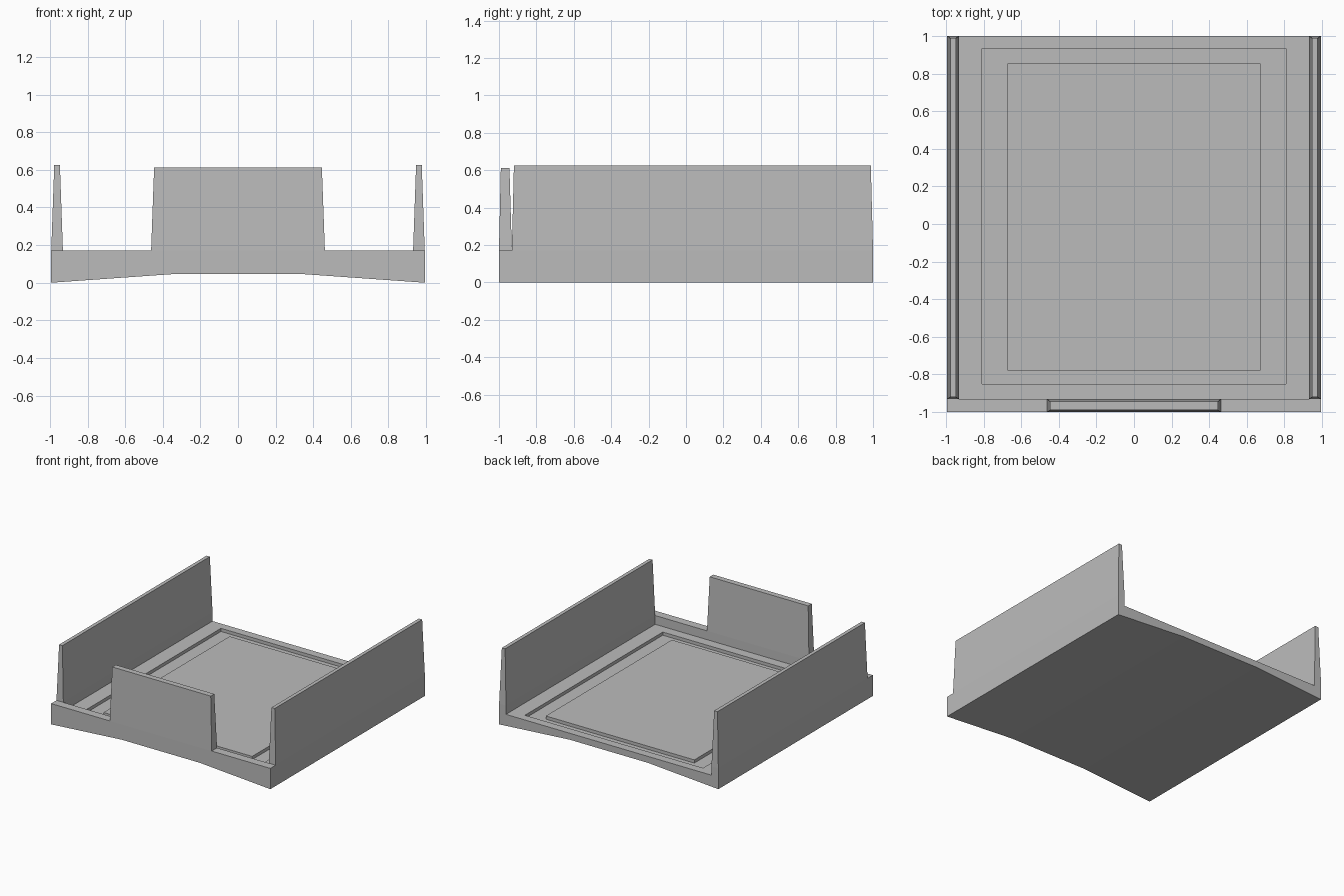
import bpy
import bmesh

cube = bpy.data.objects.get("Cube")
if cube:
    bpy.data.objects.remove(cube, do_unlink=True)

grey = bpy.data.materials.new("plain_grey")
grey.use_nodes = True
colour = (0.5, 0.5, 0.5, 1)
grey.diffuse_color = colour
grey.node_tree.nodes["Principled BSDF"].inputs["Base Color"].default_value = colour

HALF_W = 0.993     # half width of the tray
INNER = 0.931      # inner face of the side walls
RIM_Y = -0.931     # back face of the front rim
FLOOR = 0.098
RIM_TOP = 0.17


def loft(name, rings):
    """Solid skinned through matching rings of points, capped at both ends."""
    bm = bmesh.new()
    loops = [[bm.verts.new(p) for p in ring] for ring in rings]
    for a, b in zip(loops, loops[1:]):
        for i in range(len(a)):
            j = (i + 1) % len(a)
            bm.faces.new((a[i], a[j], b[j], b[i]))
    bm.faces.new(loops[0])
    bm.faces.new(loops[-1])
    bmesh.ops.recalc_face_normals(bm, faces=bm.faces)
    mesh = bpy.data.meshes.new(name)
    bm.to_mesh(mesh)
    bm.free()
    mesh.materials.append(grey)
    obj = bpy.data.objects.new(name, mesh)
    bpy.context.collection.objects.link(obj)
    return obj


def rect(x0, x1, y0, y1, z):
    return [(x0, y0, z), (x1, y0, z), (x1, y1, z), (x0, y1, z)]


def extrude_y(name, profile, y0, y1):
    return loft(name, [[(x, y, z) for x, z in profile] for y in (y0, y1)])


# Tray with a shallow arched underside and low side curbs
underside = [(-HALF_W, 0), (-0.354, 0.045), (0.354, 0.045), (HALF_W, 0)]
channel = [(HALF_W, RIM_TOP), (INNER, RIM_TOP), (INNER, FLOOR),
           (-INNER, FLOOR), (-INNER, RIM_TOP), (-HALF_W, RIM_TOP)]
tray = extrude_y("tray", underside + channel, RIM_Y, 1)

# Front rim
extrude_y("front_rim", underside + [(HALF_W, RIM_TOP), (-HALF_W, RIM_TOP)], -1, RIM_Y)

# Rectangular groove in the tray floor, leaving a flush centre panel
outer = (-0.807, 0.807, -0.852, 0.932)
inner = (-0.673, 0.673, -0.778, 0.853)
low, high = FLOOR - 0.026, FLOOR + 0.03
groove = loft("groove_cutter", [rect(*outer, low), rect(*outer, high)])
island = loft("panel_cutter", [rect(*inner, low - 0.02), rect(*inner, high + 0.02)])
for target, cutter in ((groove, island), (tray, groove)):
    mod = target.modifiers.new("cut", "BOOLEAN")
    mod.operation = "DIFFERENCE"
    mod.solver = "EXACT"
    mod.object = cutter
    bpy.context.view_layer.objects.active = target
    bpy.ops.object.modifier_apply(modifier=mod.name)
for cutter in (groove, island):
    bpy.data.objects.remove(cutter, do_unlink=True)

# Tapered side walls
for name, s in (("left_wall", 1), ("right_wall", -1)):
    loft(name, [rect(s * INNER, s * HALF_W, RIM_Y, 1, RIM_TOP),
                rect(s * 0.947, s * 0.977, -0.92, 0.988, 0.626)])

# Tapered front tab
loft("front_tab", [rect(-0.462, 0.462, -1, RIM_Y, RIM_TOP),
                   rect(-0.446, 0.446, -0.99, -0.944, 0.612)])
